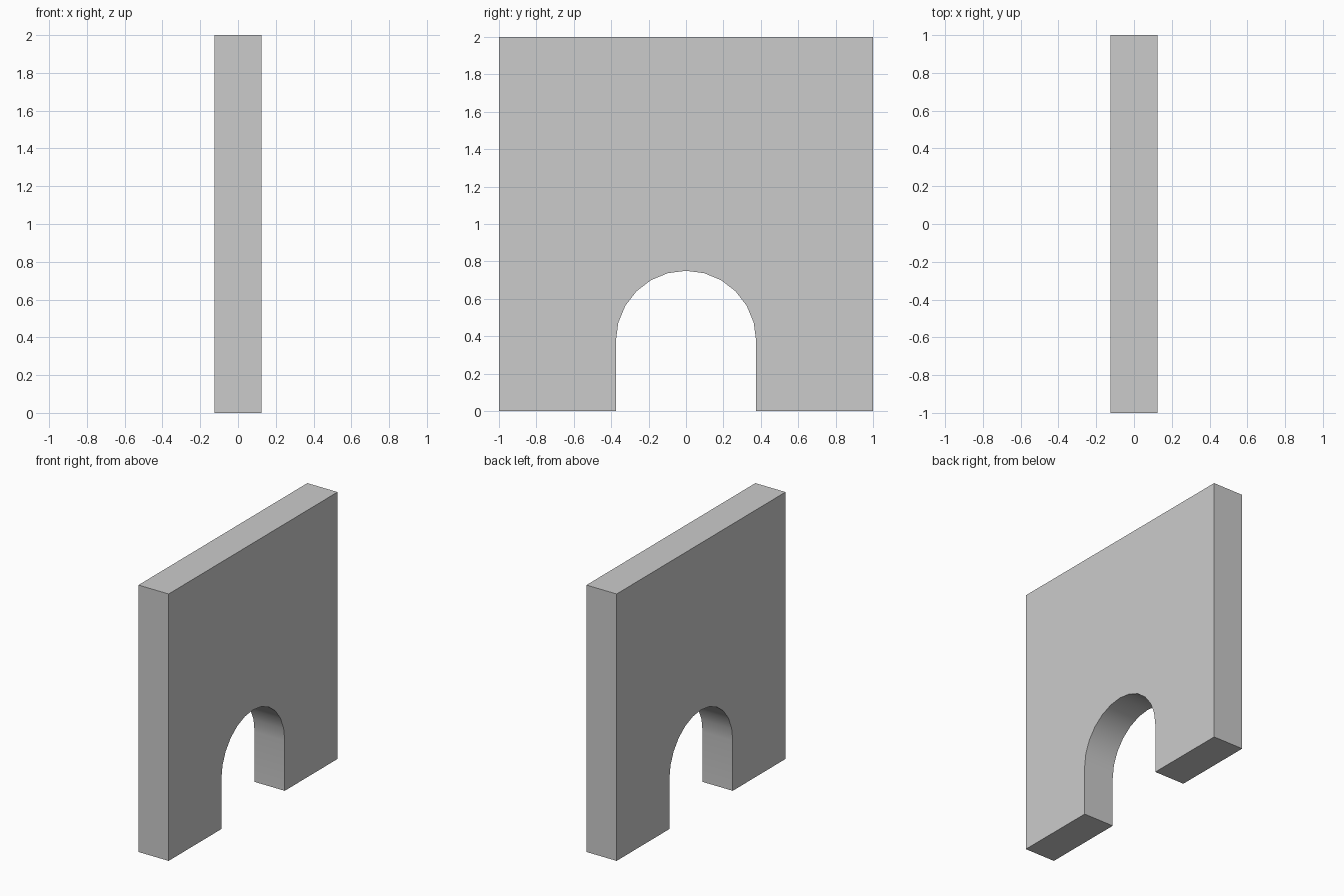
import bpy, bmesh
from math import sin, cos, pi

if "Cube" in bpy.data.objects:
    bpy.data.objects.remove(bpy.data.objects["Cube"])

WIDTH, HEIGHT, THICK = 2.0, 2.0, 0.25
RADIUS, ARCH_SEGMENTS = 0.375, 12

# Wall outline in the YZ plane, with a round-topped doorway
outline = [(-WIDTH / 2, 0), (-RADIUS, 0)]
for i in range(ARCH_SEGMENTS + 1):
    a = pi - pi * i / ARCH_SEGMENTS
    outline.append((RADIUS * cos(a), RADIUS + RADIUS * sin(a)))
outline += [(RADIUS, 0), (WIDTH / 2, 0), (WIDTH / 2, HEIGHT), (-WIDTH / 2, HEIGHT)]

# Extrude the outline through the wall thickness
bm = bmesh.new()
face = bm.faces.new([bm.verts.new((-THICK / 2, y, z)) for y, z in outline])
result = bmesh.ops.extrude_face_region(bm, geom=[face], use_keep_orig=True)
moved = [g for g in result["geom"] if isinstance(g, bmesh.types.BMVert)]
bmesh.ops.translate(bm, verts=moved, vec=(THICK, 0, 0))
bmesh.ops.recalc_face_normals(bm, faces=bm.faces)

mesh = bpy.data.meshes.new("arched_wall")
bm.to_mesh(mesh)
bm.free()
wall = bpy.data.objects.new("arched_wall", mesh)
bpy.context.collection.objects.link(wall)

# Smooth arch, crisp wall edges
bpy.context.view_layer.objects.active = wall
wall.select_set(True)
bpy.ops.object.shade_smooth_by_angle(angle=pi / 6)
